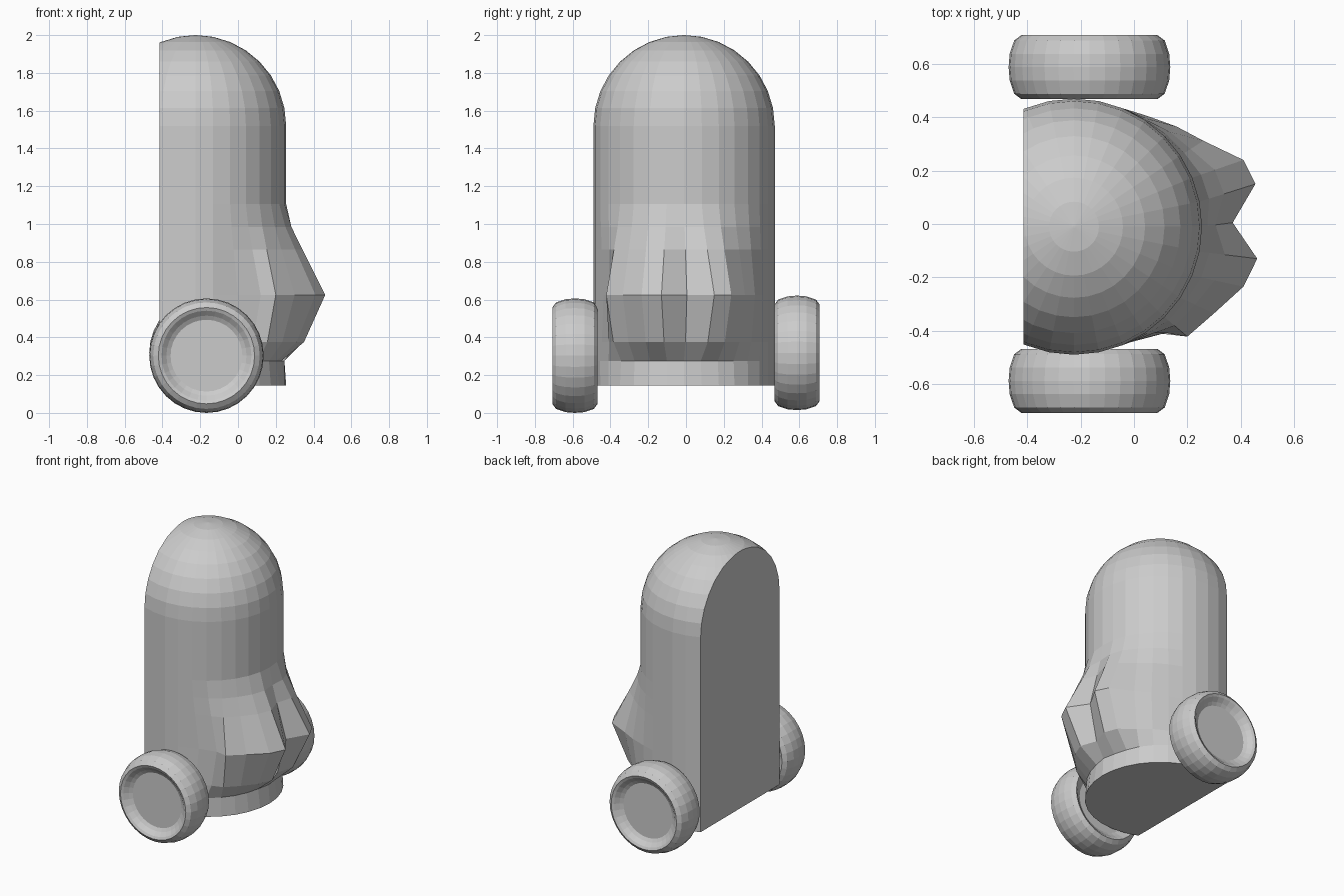
import bpy, bmesh, math

if "Cube" in bpy.data.objects:
    bpy.data.objects.remove(bpy.data.objects["Cube"])

grey = bpy.data.materials.new("plain grey")
grey.diffuse_color = (0.6, 0.6, 0.6, 1)
grey.use_nodes = True
grey.node_tree.nodes["Principled BSDF"].inputs["Base Color"].default_value = grey.diffuse_color

SEG = 32
AX, AY, R = -0.225, -0.01, 0.48      # body axis and radius
SHOULDER = 1.52                      # where the dome starts


def finish(name, bm):
    bmesh.ops.recalc_face_normals(bm, faces=bm.faces[:])
    mesh = bpy.data.meshes.new(name)
    bm.to_mesh(mesh)
    bm.free()
    mesh.materials.append(grey)
    ob = bpy.data.objects.new(name, mesh)
    bpy.context.collection.objects.link(ob)
    return ob


def loft(bm, rings):
    """Skin a stack of closed rings and cap both ends."""
    loops = [[bm.verts.new(p) for p in ring] for ring in rings]
    for a, b in zip(loops, loops[1:]):
        n = len(a)
        for i in range(n):
            j = (i + 1) % n
            bm.faces.new((a[i], a[j], b[j], b[i]))
    bm.faces.new(loops[0][::-1])
    bm.faces.new(loops[-1])


# Widest outline of the two-lobed bulge, by segment index from +x
bulge = {0: (0.37, 0.005),
         1: (0.455, 0.15), 2: (0.41, 0.24), 3: (0.26, 0.312),
         4: (0.16, 0.365), 5: (0.05, 0.405),
         -1: (0.462, -0.13), -2: (0.41, -0.235), -3: (0.30, -0.335),
         -4: (0.20, -0.422), -5: (0.12, -0.408), -6: (0.0, -0.437)}


def body_ring(z, r=R, weight=0.0):
    pts = []
    for i in range(SEG):
        k = i if i <= SEG // 2 else i - SEG
        t = 2 * math.pi * k / SEG
        x, y = AX + r * math.cos(t), AY + r * math.sin(t)
        if k in bulge:
            bx, by = bulge[k]
            x += (bx - x) * weight
            y += (by - y) * weight
        pts.append((x, y, z))
    return pts


# Body: bulged column with a domed top, sliced flat at the back
levels = [(0.145, 0), (0.275, -0.08), (0.375, 0.48), (0.625, 1),
          (0.865, 0.44), (0.985, 0.17), (1.105, 0), (SHOULDER, 0)]
rings = [body_ring(z, R, w) for z, w in levels]
for s in range(1, 8):
    a = math.pi / 2 * s / 8
    rings.append(body_ring(SHOULDER + R * math.sin(a), R * math.cos(a)))
rings.append(body_ring(SHOULDER + R, 0.004))
bm = bmesh.new()
loft(bm, rings)
cut = bmesh.ops.bisect_plane(bm, geom=bm.verts[:] + bm.edges[:] + bm.faces[:],
                             plane_co=(-0.415, 0, 0), plane_no=(-1, 0, 0),
                             clear_outer=True)
rim = [e for e in cut["geom_cut"] if isinstance(e, bmesh.types.BMEdge)]
bmesh.ops.contextual_create(bm, geom=rim)
finish("body", bm)

# Wheels: rounded tyre with a recessed hub disc on each side
half = [(0.19, 0.075), (0.212, 0.088), (0.238, 0.112), (0.255, 0.12),
        (0.282, 0.1), (0.299, 0.05)]
profile = [(r, -w) for r, w in half] + [(0.303, 0)] + half[::-1]


def wheel(name, y, z):
    rings = []
    for r, w in profile:
        rings.append([(-0.167 + r * math.cos(2 * math.pi * i / SEG), y + w,
                       z + r * math.sin(2 * math.pi * i / SEG))
                      for i in range(SEG)])
    bm = bmesh.new()
    loft(bm, rings)
    finish(name, bm)


wheel("front_wheel", -0.588, 0.303)
wheel("back_wheel", 0.588, 0.318)
